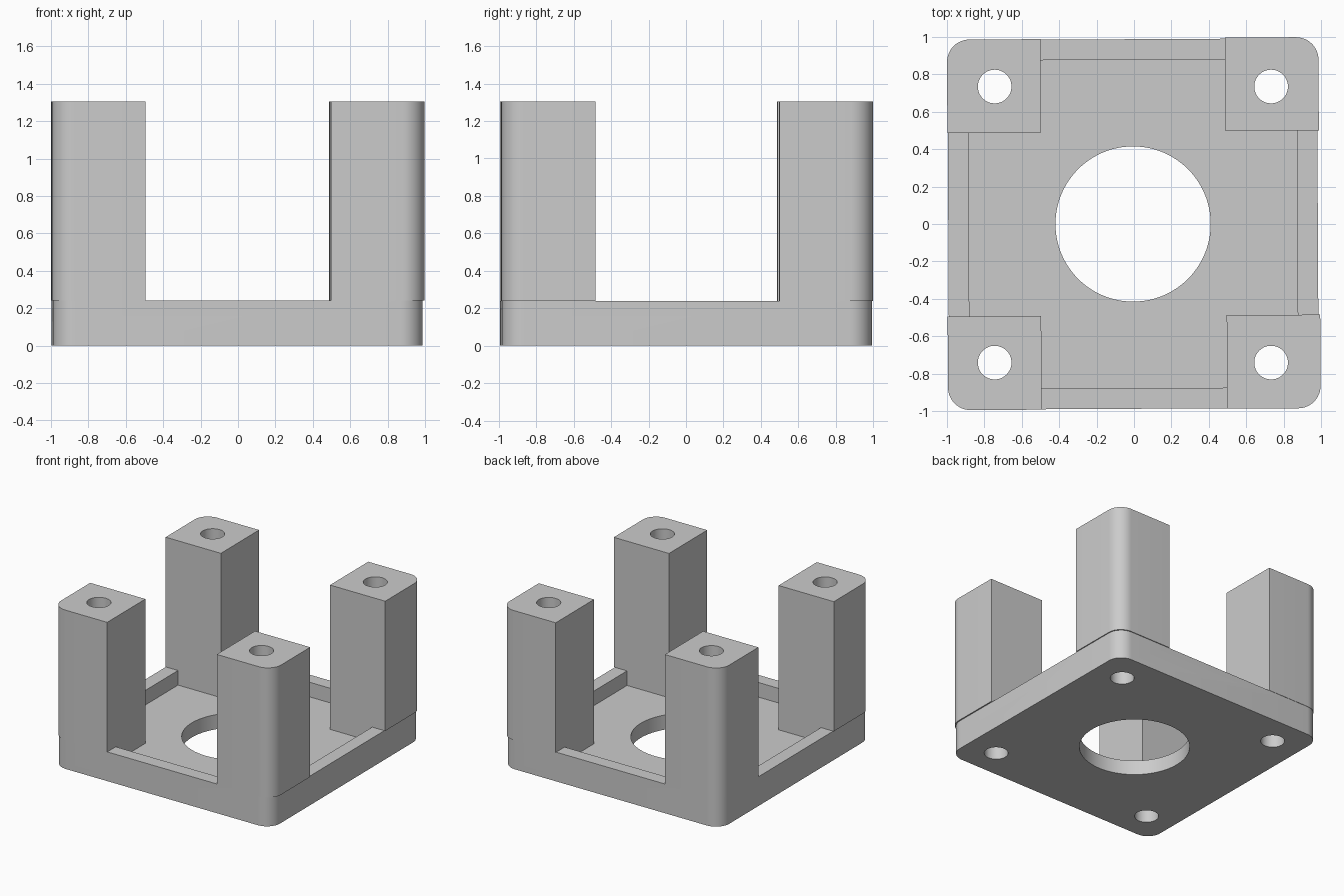
import bpy, math
from mathutils import Matrix, Vector

if "Cube" in bpy.data.objects:
    bpy.data.objects.remove(bpy.data.objects["Cube"], do_unlink=True)

grey = bpy.data.materials.new("plain grey")
grey.use_nodes = True
COLOUR = (0.6, 0.6, 0.6, 1)
grey.diffuse_color = COLOUR
grey.node_tree.nodes["Principled BSDF"].inputs["Base Color"].default_value = COLOUR

TILT = Matrix.Rotation(math.radians(0.3), 3, "Z")
RADIUS = 0.12
BASE_TOP, FLOOR, TOP = 0.24, 0.12, 1.305
CORNERS = [(-1, 1), (1, 1), (-1, -1), (1, -1)]


def prism(name, outline, z0, z1, centre=(0, 0)):
    """Extrude a counter-clockwise outline between two heights."""
    n = len(outline)
    verts = []
    for z in (z0, z1):
        for x, y in outline:
            verts.append(TILT @ Vector((x, y, z)) + Vector((*centre, 0)))
    faces = [list(range(n))[::-1], list(range(n, 2 * n))]
    faces += [(i, (i + 1) % n, n + (i + 1) % n, n + i) for i in range(n)]
    mesh = bpy.data.meshes.new(name)
    mesh.from_pydata(verts, [], faces)
    mesh.materials.append(grey)
    obj = bpy.data.objects.new(name, mesh)
    bpy.context.collection.objects.link(obj)
    return obj


def block(half, rounded, offset=(0, 0)):
    """Square outline whose listed corners are rounded."""
    points = []
    for sx, sy, start in ((1, 1, 0), (-1, 1, 90), (-1, -1, 180), (1, -1, 270)):
        if (sx, sy) in rounded:
            for i in range(13):
                a = math.radians(start + 7.5 * i)
                points.append((sx * (half - RADIUS) + RADIUS * math.cos(a),
                               sy * (half - RADIUS) + RADIUS * math.sin(a)))
        else:
            points.append((sx * half, sy * half))
    return [(x + offset[0], y + offset[1]) for x, y in points]


def circle(radius, sides=64):
    return [(radius * math.cos(math.tau * i / sides),
             radius * math.sin(math.tau * i / sides)) for i in range(sides)]


def combine(target, tool, operation):
    """Apply a boolean and remove its tool."""
    mod = target.modifiers.new(operation, "BOOLEAN")
    mod.operation, mod.object, mod.solver = operation, tool, "EXACT"
    bpy.context.view_layer.update()
    graph = bpy.context.evaluated_depsgraph_get()
    mesh = bpy.data.meshes.new_from_object(target.evaluated_get(graph))
    target.modifiers.clear()
    target.data = mesh
    bpy.data.objects.remove(tool, do_unlink=True)


# Base tray with a sunken floor
CENTRE = (-0.005, 0)
bracket = prism("corner_post_bracket", block(0.988, CORNERS), 0, BASE_TOP, CENTRE)
combine(bracket, prism("recess", block(0.878, []), FLOOR, 0.5, CENTRE), "DIFFERENCE")

# Corner posts, each with a narrower root that reaches the floor
post_centres = [(-0.749, 0.737), (0.737, 0.748), (-0.745, -0.744), (0.747, -0.736)]
for corner, centre in zip(CORNERS, post_centres):
    sx, sy = corner
    post = prism("post", block(0.25, [corner]), BASE_TOP, TOP, centre)
    root = prism("root", block(0.22, [], (-0.03 * sx, -0.03 * sy)), 0.06, 0.6, centre)
    combine(post, root, "UNION")
    combine(bracket, post, "UNION")

# Centre opening and screw holes
combine(bracket, prism("opening", circle(0.415, 96), -1, 1, CENTRE), "DIFFERENCE")
for sx, sy in CORNERS:
    hole = prism("hole", circle(0.09, 48), -1, 2, (-0.006 + 0.739 * sx, -0.003 + 0.738 * sy))
    combine(bracket, hole, "DIFFERENCE")

# Smooth rounded walls, crisp edges
bpy.ops.object.select_all(action="DESELECT")
bracket.select_set(True)
bpy.context.view_layer.objects.active = bracket
bpy.ops.object.shade_smooth_by_angle(angle=math.radians(30))
